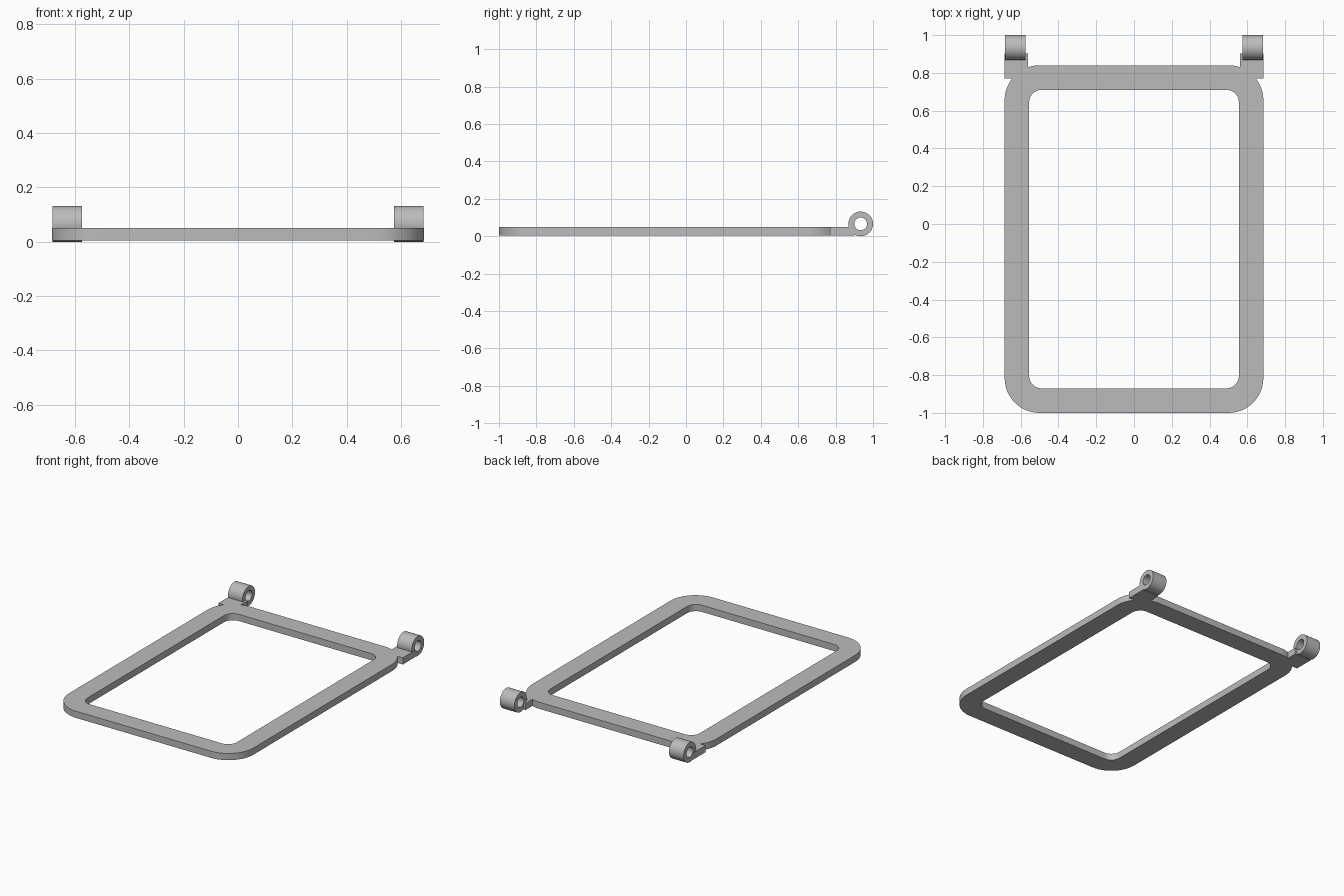
import bpy, bmesh
from math import sin, cos, pi, asin, acos

cube = bpy.data.objects.get("Cube")
if cube:
    bpy.data.objects.remove(cube, do_unlink=True)

grey = bpy.data.materials.new("plain_grey")
grey.use_nodes = True
colour = (0.5, 0.5, 0.5, 1)
grey.diffuse_color = colour
grey.node_tree.nodes["Principled BSDF"].inputs["Base Color"].default_value = colour

HALF_W, FRONT, BACK, BAR = 0.685, -1.0, 0.84, 0.13
Z_LOW, Z_HIGH = 0.005, 0.05
TAB_IN, TAB_FRONT, TAB_BACK = 0.56, 0.77, 0.902


def finish(bm, name):
    bmesh.ops.recalc_face_normals(bm, faces=bm.faces)
    mesh = bpy.data.meshes.new(name)
    bm.to_mesh(mesh)
    bm.free()
    mesh.materials.append(grey)
    obj = bpy.data.objects.new(name, mesh)
    bpy.context.collection.objects.link(obj)
    bpy.ops.object.select_all(action="DESELECT")
    obj.select_set(True)
    bpy.context.view_layer.objects.active = obj
    bpy.ops.object.shade_smooth_by_angle(angle=pi / 6)
    return obj


def arc(cx, cy, r, a0, a1, n=12):
    steps = [a0 + (a1 - a0) * i / n for i in range(n + 1)]
    return [(cx + r * cos(a), cy + r * sin(a)) for a in steps]


def mirrored(half):
    return half + [(-x, y) for x, y in reversed(half)]


def add_loop(bm, points):
    verts = [bm.verts.new((x, y, Z_LOW)) for x, y in points]
    for a, b in zip(verts, verts[1:] + verts[:1]):
        bm.edges.new((a, b))


# Frame outline, with a hinge tab interrupting each rounded back corner
R = 0.185
cx, cy = HALF_W - R, BACK - R
enter, leave = asin((TAB_FRONT - cy) / R), acos((TAB_IN - cx) / R)
outer = arc(cx, FRONT + R, R, -pi / 2, 0)
outer += arc(cx, cy, R, 0, enter)
outer += [(HALF_W, TAB_FRONT), (HALF_W, TAB_BACK), (TAB_IN, TAB_BACK)]
outer += arc(cx, cy, R, leave, pi / 2)

# Rounded opening
r = 0.065
ix, iy0, iy1 = HALF_W - BAR - r, FRONT + BAR + r, BACK - BAR - r
inner = arc(ix, iy0, r, -pi / 2, 0) + arc(ix, iy1, r, 0, pi / 2)

bm = bmesh.new()
add_loop(bm, mirrored(outer))
add_loop(bm, mirrored(inner))
bmesh.ops.triangle_fill(bm, edges=bm.edges[:], use_beauty=True)
top = bmesh.ops.extrude_face_region(bm, geom=bm.faces[:])["geom"]
bmesh.ops.translate(bm, vec=(0, 0, Z_HIGH - Z_LOW),
                    verts=[g for g in top if isinstance(g, bmesh.types.BMVert)])
finish(bm, "frame")

# Hinge barrels: hollow tubes lying along x
SIDES = 48
RO, RI, YC = 0.066, 0.034, 0.934
X0, X1 = 0.574, 0.682
for side, name in ((1, "left_hinge_barrel"), (-1, "right_hinge_barrel")):
    bm = bmesh.new()
    section = [(X0, RO), (X1, RO), (X1, RI), (X0, RI)]
    rings = []
    for i in range(SIDES):
        a = 2 * pi * i / SIDES
        rings.append([bm.verts.new((side * x, YC + q * cos(a), RO + q * sin(a)))
                      for x, q in section])
    for i, ring in enumerate(rings):
        after = rings[(i + 1) % SIDES]
        for j in range(4):
            k = (j + 1) % 4
            bm.faces.new((ring[j], ring[k], after[k], after[j]))
    finish(bm, name)
